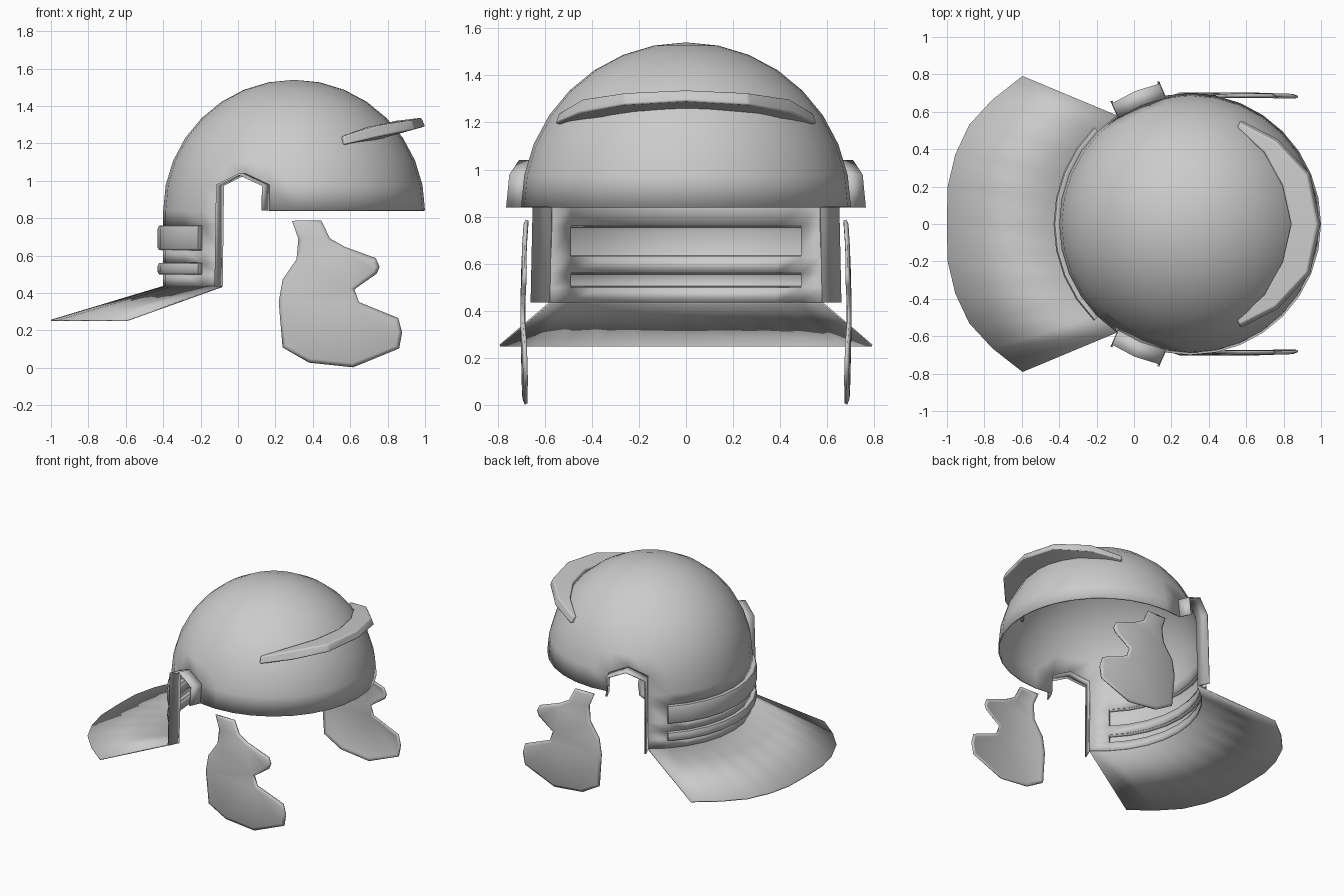
import bpy, bmesh
from math import sin, cos, pi, radians

if "Cube" in bpy.data.objects:
    bpy.data.objects.remove(bpy.data.objects["Cube"])

CX, R, RIM, HEM = 0.3, 0.695, 0.84, 0.435   # dome centre, radius, rim height, neck hem
STEP = pi / 16


def ring_pt(k, r, z):
    """Point on a ring round the dome axis; k = 0 is the nape, 32 steps per turn."""
    return (CX - r * cos(k * STEP), r * sin(k * STEP), z)


def add_object(name, verts, faces, thickness=0.0, bevel=0.0, angle=35):
    me = bpy.data.meshes.new(name)
    me.from_pydata(verts, [], faces)
    bm = bmesh.new()
    bm.from_mesh(me)
    bmesh.ops.remove_doubles(bm, verts=bm.verts, dist=0.0005)
    loose = [v for v in bm.verts if not v.link_faces]
    bmesh.ops.delete(bm, geom=loose, context='VERTS')
    bmesh.ops.recalc_face_normals(bm, faces=bm.faces)
    bm.to_mesh(me)
    bm.free()
    ob = bpy.data.objects.new(name, me)
    bpy.context.collection.objects.link(ob)
    if thickness:
        m = ob.modifiers.new("thickness", 'SOLIDIFY')
        m.thickness, m.offset = thickness, 0
    if bevel:
        m = ob.modifiers.new("bevel", 'BEVEL')
        m.width, m.segments = bevel, 2
    bpy.ops.object.select_all(action='DESELECT')
    bpy.context.view_layer.objects.active = ob
    ob.select_set(True)
    bpy.ops.object.shade_smooth_by_angle(angle=radians(angle))
    return ob


def loft(rows, closed=False):
    """Quads between equal-length rows of points."""
    n = len(rows[0])
    verts = [p for row in rows for p in row]
    faces = []
    for i in range(len(rows) - 1):
        for j in range(n if closed else n - 1):
            a, b = i * n + j, i * n + (j + 1) % n
            faces.append((a, b, b + n, a + n))
    return verts, faces


# Bowl: half sphere with pointed ear arches and a neck wall at the back
APEX = 1.035
levels = [(R, z) for z in (HEM, 0.50, 0.56, 0.63, 0.76)]
levels += [(R * cos(i * STEP), RIM + R * sin(i * STEP)) for i in range(8)]
verts = []
for i, (r, z) in enumerate(levels):
    for k in range(-16, 16):
        arch_top = i == 6 and abs(k) == 6
        verts.append(ring_pt(k, r, APEX if arch_top else z))
faces = []
for i in range(len(levels) - 1):
    for j in range(32):
        c = abs(j - 16 + 0.5)              # column distance from the nape
        if i < 5 and c > 5:                # neck wall only at the back
            continue
        if i == 5 and 5 < c < 7:           # ear opening
            continue
        if i in (1, 3) and c < 4:          # gaps filled by the neck ridges
            continue
        a, b = i * 32 + j, i * 32 + (j + 1) % 32
        faces.append((a, b, b + 32, a + 32))
top = len(verts)
verts.append((CX, 0, RIM + R))
last = (len(levels) - 1) * 32
faces += [(last + j, last + (j + 1) % 32, top) for j in range(32)]
add_object("helmet_bowl", verts, faces, 0.01)

# Two raised ridges across the neck wall, hollow on the inside
for name, z0, z1 in (("lower_neck_ridge", 0.50, 0.56), ("upper_neck_ridge", 0.63, 0.76)):
    prof = [(0, z0), (0.026, z0 + 0.003), (0.032, z0 + 0.014),
            (0.032, z1 - 0.018), (0.026, z1 - 0.003), (0, z1)]
    rows = [[ring_pt(k, R + d, z) for d, z in prof] for k in range(-4, 5)]
    verts, faces = loft(rows)
    n = len(prof)
    faces += [tuple(range(n)), tuple(range(8 * n, 9 * n))]
    add_object(name, verts, faces, 0.006)

# Flared neck guard
half = [(-0.995, 0.2), (-0.955, 0.37), (-0.88, 0.53), (-0.755, 0.665), (-0.595, 0.79)]
edge = [(x, -y) for x, y in reversed(half)] + [(-1.0, 0)] + half
rows = [[ring_pt(k, R, HEM) for k in range(-5, 6)], [(x, y, 0.253) for x, y in edge]]
add_object("neck_guard", *loft(rows), 0.008)

# Ear flanges standing out from each arch
r1, z1 = levels[6]
path = [(5, R, HEM), (5, r1, z1), (6, r1, APEX), (7, r1, z1), (7, R, RIM)]
for side, s in (("left", 1), ("right", -1)):
    inner = [ring_pt(s * k, r, z) for k, r, z in path]
    outer = [(x - 0.035, y + s * 0.08, z) for x, y, z in inner]
    add_object(side + "_ear_flange", *loft([inner, outer]), 0.01)

# Curved brow peak: angle, inner/outer radius, then four heights
brow = [(0, 0.54, 0.70, 1.257, 1.29, 1.337, 1.32),
        (22.5, 0.535, 0.698, 1.24, 1.275, 1.325, 1.31),
        (44, 0.55, 0.655, 1.205, 1.24, 1.298, 1.29),
        (64, 0.572, 0.62, 1.187, 1.195, 1.24, 1.235)]
sections = [(-a, *rest) for a, *rest in reversed(brow[1:])] + brow
rows = []
for a, ri, ro, zib, zob, zot, zit in sections:
    c, s = cos(radians(a)), sin(radians(a))
    rows.append([(CX + r * c, r * s, z) for r, z in
                 ((ri, zib), (ro, zob), (ro - 0.02, zot), (ri, zit))])
verts, faces = loft(rows, closed=True)
faces += [(0, 1, 2, 3), tuple(range(len(verts) - 4, len(verts)))]
add_object("brow_peak", verts, faces, bevel=0.008)

# Cheek plates: slightly domed, with a chamfered rim
outline = [(0.29, 0.785), (0.445, 0.785), (0.49, 0.69), (0.57, 0.645), (0.735, 0.585),
           (0.755, 0.54), (0.74, 0.505), (0.62, 0.42), (0.645, 0.35), (0.855, 0.265),
           (0.875, 0.19), (0.86, 0.105), (0.615, 0.005), (0.38, 0.03), (0.24, 0.11),
           (0.22, 0.35), (0.24, 0.47), (0.315, 0.58), (0.325, 0.69)]
for side, s in (("left", 1), ("right", -1)):
    verts = [(x, s * (0.69 - 0.05 * (x - 0.45) ** 2 - 0.08 * (z - 0.35) ** 2), z)
             for x, z in outline]
    ob = add_object(side + "_cheek_plate", verts, [tuple(range(len(verts)))], 0.012)
    bm = bmesh.new()
    bm.from_mesh(ob.data)
    ngon = bm.faces[:]
    bmesh.ops.inset_region(bm, faces=ngon, thickness=0.022, use_boundary=True)
    for v in ngon[0].verts:
        v.co.y += s * 0.009
    bmesh.ops.triangulate(bm, faces=ngon)
    for f in bm.faces:
        f.smooth = True
    bm.to_mesh(ob.data)
    bm.free()
